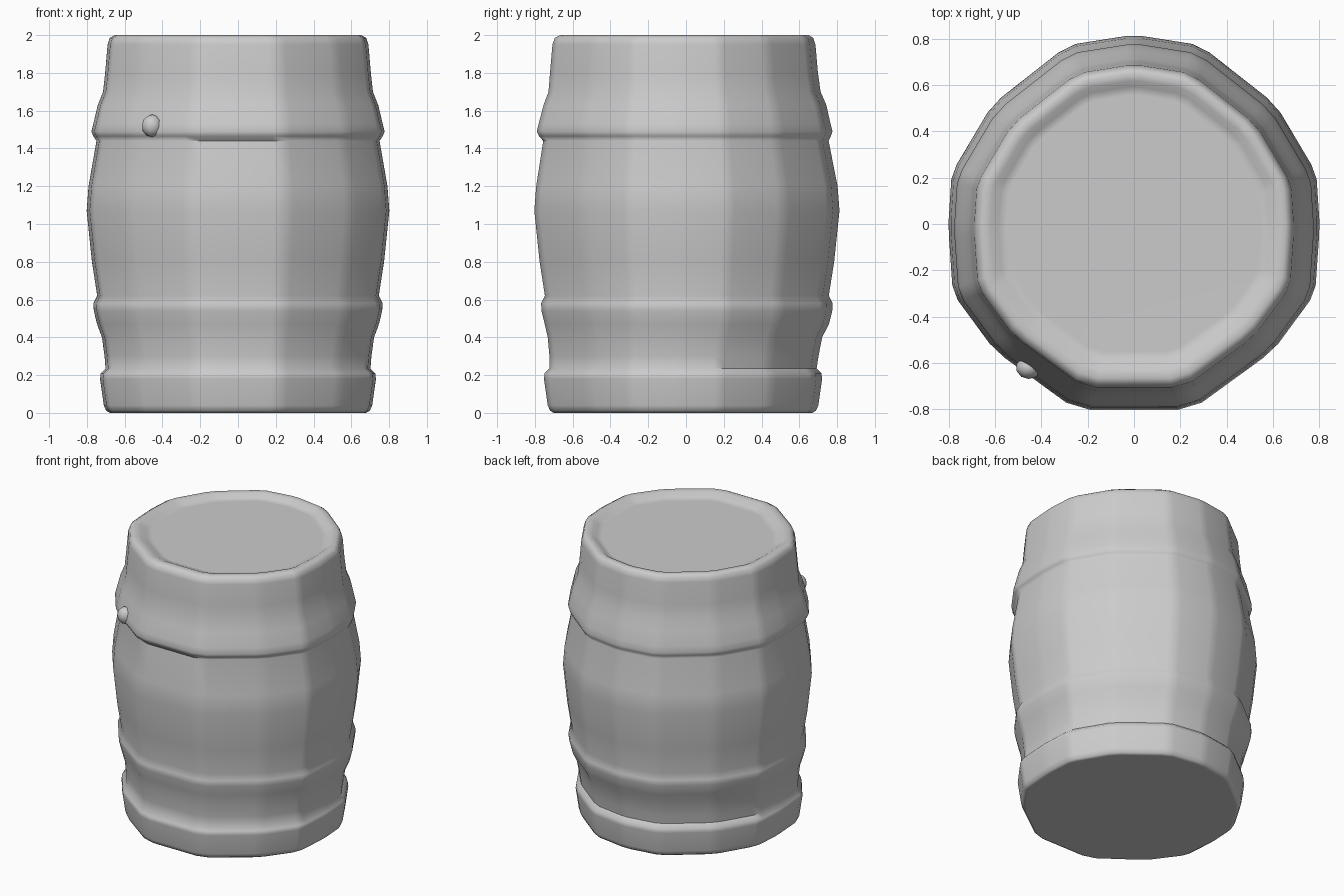
import bpy, bmesh
from math import cos, sin, radians
from mathutils import Vector

if "Cube" in bpy.data.objects:
    bpy.data.objects.remove(bpy.data.objects["Cube"])

# Uneven hand-cut cross-section at the belly: right-hand corners, mirrored for the left
right = [(.285, .77), (.61, .515), (.785, .22), (.80, -.01), (.78, -.30), (.60, -.545), (.25, -.80)]
corners = [Vector((0, .815))] + [Vector(p) for p in right]
corners += [Vector((-x, y)) for x, y in reversed(right)]

# Soften every corner by splitting it in two
section = []
n = len(corners)
for i, c in enumerate(corners):
    section.append(c.lerp(corners[i - 1], .12))
    section.append(c.lerp(corners[(i + 1) % n], .12))

# Profile from foot to recessed lid: (height, half width, shift in y)
profile = [
    (0.00, .680, -.02), (.012, .700, -.02), (.04, .712, -.02), (.18, .732, -.02),
    (.21, .728, -.02), (.235, .703, -.02), (.30, .708, -.015), (.40, .722, -.01),
    (.47, .748, 0), (.54, .765, 0), (.58, .767, 0), (.62, .747, 0),
    (.80, .775, 0), (1.07, .803, 0), (1.20, .793, 0), (1.44, .751, -.005),
    (1.465, .768, -.01), (1.49, .778, -.012), (1.53, .768, -.012), (1.63, .744, -.01),
    (1.70, .716, -.012), (1.80, .705, -.015), (1.95, .692, -.015), (1.985, .680, -.015),
    (2.0, .655, -.012), (1.995, .62, -.01), (1.975, .585, 0), (1.965, .55, 0),
]


def finish(name, bm):
    bmesh.ops.recalc_face_normals(bm, faces=bm.faces)
    me = bpy.data.meshes.new(name)
    bm.to_mesh(me)
    bm.free()
    ob = bpy.data.objects.new(name, me)
    bpy.context.collection.objects.link(ob)
    bpy.ops.object.select_all(action='DESELECT')
    bpy.context.view_layer.objects.active = ob
    ob.select_set(True)
    bpy.ops.object.shade_smooth_by_angle(angle=radians(50))
    return ob


# Barrel body with hoops, rim and lid, lofted ring by ring
bm = bmesh.new()
rings = []
for z, r, dy in profile:
    s = r / .80
    rings.append([bm.verts.new((p.x * s, p.y * s + dy, z)) for p in section])
m = len(section)
for a, b in zip(rings, rings[1:]):
    for i in range(m):
        j = (i + 1) % m
        bm.faces.new((a[i], a[j], b[j], b[i]))
bm.faces.new(rings[0])
bm.faces.new(rings[-1])
barrel = finish("barrel", bm)
barrel.modifiers.new("weighted", 'WEIGHTED_NORMAL').keep_sharp = True

# Small knob on the upper hoop
bm = bmesh.new()
bmesh.ops.create_icosphere(bm, subdivisions=2, radius=1)
bmesh.ops.scale(bm, vec=(.055, .05, .06), verts=bm.verts)
bmesh.ops.translate(bm, vec=(-.455, -.62, 1.52), verts=bm.verts)
finish("hoop_knob", bm)
